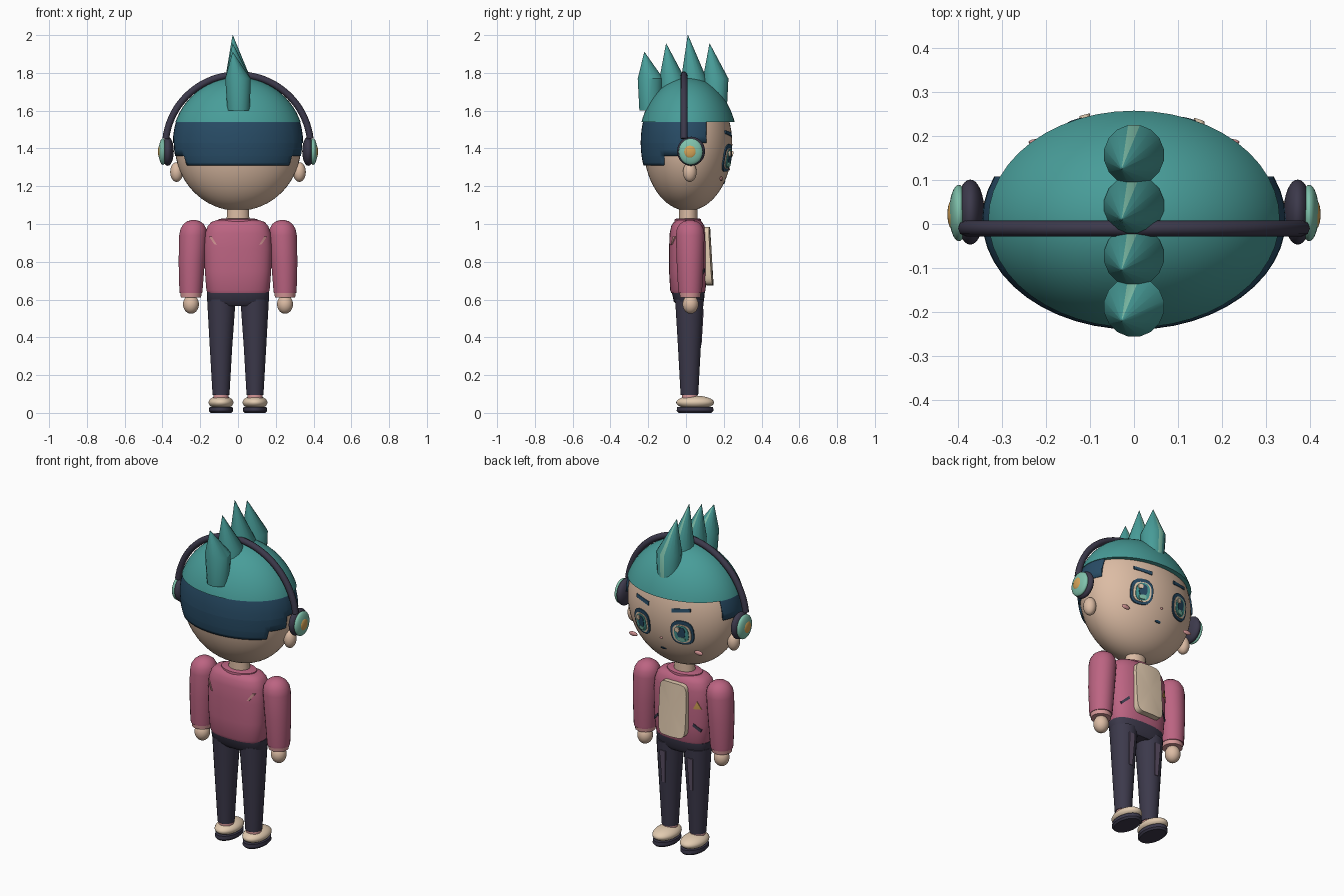
import bpy, bmesh, math
from mathutils import Vector

if "Cube" in bpy.data.objects:
    bpy.data.objects.remove(bpy.data.objects["Cube"])


def material(name, rgb):
    col = [((c / 255 + 0.055) / 1.055) ** 2.4 for c in rgb] + [1]
    m = bpy.data.materials.new(name)
    m.use_nodes = True
    m.diffuse_color = col
    m.node_tree.nodes["Principled BSDF"].inputs["Base Color"].default_value = col
    return m


TEAL = material("teal", (72, 157, 153))
NAVY = material("navy", (40, 76, 102))
SKIN = material("skin", (220, 188, 164))
ROSE = material("rose", (188, 100, 130))
CHARCOAL = material("charcoal", (60, 57, 75))
CREAM = material("cream", (226, 203, 176))
BLUSH = material("blush", (215, 152, 152))
MINT = material("mint", (128, 194, 172))
GOLD = material("gold", (214, 164, 88))
MAUVE = material("mauve", (92, 80, 102))


def finish(name, bm, *mats, angle=40):
    bmesh.ops.recalc_face_normals(bm, faces=bm.faces)
    mesh = bpy.data.meshes.new(name)
    bm.to_mesh(mesh)
    bm.free()
    ob = bpy.data.objects.new(name, mesh)
    bpy.context.collection.objects.link(ob)
    for m in mats:
        mesh.materials.append(m)
    bpy.ops.object.select_all(action="DESELECT")
    ob.select_set(True)
    bpy.context.view_layer.objects.active = ob
    bpy.ops.object.shade_smooth_by_angle(angle=math.radians(angle))
    return ob


def ellipsoid_bm(c, r, u=32, v=20):
    bm = bmesh.new()
    bmesh.ops.create_uvsphere(bm, u_segments=u, v_segments=v, radius=1)
    for p in bm.verts:
        p.co = Vector([c[i] + p.co[i] * r[i] for i in range(3)])
    return bm


def ellipsoid(name, mat, c, r, u=32, v=20):
    return finish(name, ellipsoid_bm(c, r, u, v), mat)


def cut(bm, axis, at):
    """Split the mesh along a plane square to an axis."""
    no = [0, 0, 0]
    no[axis] = 1
    bmesh.ops.bisect_plane(bm, geom=bm.verts[:] + bm.edges[:] + bm.faces[:],
                           plane_co=Vector(no) * at, plane_no=no)


def keep(bm, rule):
    bad = [f for f in bm.faces if not rule(f.calc_center_median())]
    bmesh.ops.delete(bm, geom=bad, context="FACES")


def loft(name, mats, rings, sides=24, power=2.0, accent=None, angle=40):
    """Stack of oval rings (z, rx, ry, cx, cy), capped at both ends."""
    bm = bmesh.new()
    rows = []
    for z, rx, ry, cx, cy in rings:
        row = []
        for j in range(sides):
            a = (j + 0.5) * math.tau / sides
            c, s = math.cos(a), math.sin(a)
            row.append(bm.verts.new((cx + rx * math.copysign(abs(c) ** (2 / power), c),
                                     cy + ry * math.copysign(abs(s) ** (2 / power), s), z)))
        rows.append(row)
    for a, b in zip(rows, rows[1:]):
        for j in range(sides):
            k = (j + 1) % sides
            f = bm.faces.new((a[j], a[k], b[k], b[j]))
            f.material_index = int(j == accent)
    bm.faces.new(rows[0])
    bm.faces.new(rows[-1])
    return finish(name, bm, *mats, angle=angle)


def plate(name, mat, pts, surf, out=0.004, depth=0.008, way=1):
    """Thin plate with an (x, z) outline laid on the surface y = surf(x, z)."""
    bm = bmesh.new()
    mid = (sum(p[0] for p in pts) / len(pts), sum(p[1] for p in pts) / len(pts))
    layers = []
    for off in (out, out - depth):
        layers.append([bm.verts.new((x, surf(x, z) + way * off, z)) for x, z in pts + [mid]])
    f, b = layers
    n = len(pts)
    for j in range(n):
        k = (j + 1) % n
        bm.faces.new((f[j], f[k], f[n]))
        bm.faces.new((b[j], b[k], b[n]))
        bm.faces.new((f[j], f[k], b[k], b[j]))
    return finish(name, bm, mat, angle=30)


def oval(x, z, rx, rz, n=24, power=2.0):
    out = []
    for j in range(n):
        c, s = math.cos(j * math.tau / n), math.sin(j * math.tau / n)
        out.append((x + rx * math.copysign(abs(c) ** (2 / power), c),
                    z + rz * math.copysign(abs(s) ** (2 / power), s)))
    return out


# Surfaces that plates are laid on
def face_y(x, z):
    return 0.01 + 0.235 * math.sqrt(max(0, 1 - (x / 0.335) ** 2 - ((z - 1.42) / 0.35) ** 2))


def chest(x, z):
    return 0.1 * max(0, 1 - (abs(x) / 0.178) ** 2.6) ** (1 / 2.6)


# Head, cap and back hair
ellipsoid("head", SKIN, (0, 0.01, 1.42), (0.335, 0.235, 0.35), 48, 32)
bm = ellipsoid_bm((0, 0.011, 1.42), (0.352, 0.262, 0.357), 48, 32)
cut(bm, 2, 1.54)
keep(bm, lambda c: c.z > 1.54)
bmesh.ops.holes_fill(bm, edges=[e for e in bm.edges if e.is_boundary], sides=0)
finish("hair_cap", bm, TEAL)

bm = ellipsoid_bm((0, 0.01, 1.43), (0.345, 0.25, 0.36), 48, 32)
for axis, at in ((2, 1.55), (2, 1.43), (2, 1.36), (2, 1.31), (1, 0.108), (1, -0.03), (1, -0.12)):
    cut(bm, axis, at)
keep(bm, lambda c: 1.31 < c.z < 1.55 and
     c.y < (0.108 if c.z > 1.43 else -0.03 if c.z > 1.36 else -0.12))
hair = finish("back_hair", bm, NAVY)
hair.modifiers.new("thickness", "SOLIDIFY").thickness = 0.02

# Row of hair spikes, each with a pale flat strip
for i, top in enumerate((1.91, 1.955, 2.0, 1.955)):
    y = -0.188 + 0.115 * i
    loft("hair_spike_%d" % (i + 1), (TEAL, MINT),
         [(1.6, 0.06, 0.06, 0.003, y), (1.77, 0.069, 0.069, 0, y),
          (top, 0.001, 0.001, -0.028, y - 0.032)], sides=16, accent=3, angle=35)

# Headphone band
curve = bpy.data.curves.new("headphone_band", "CURVE")
curve.dimensions = "3D"
curve.bevel_depth = 0.018
curve.bevel_resolution = 2
curve.use_fill_caps = True
spline = curve.splines.new("POLY")
spline.points.add(40)
for i, p in enumerate(spline.points):
    a = math.radians(7 + 166 * i / 40)
    p.co = (0.385 * math.cos(a), -0.01, 1.405 + 0.385 * math.sin(a), 1)
curve.materials.append(CHARCOAL)
bpy.context.collection.objects.link(bpy.data.objects.new("headphone_band", curve))

# Neck, jacket body and hips
loft("neck", (SKIN,), [(0.98, 0.062, 0.05, 0, 0.012), (1.1, 0.058, 0.048, 0, 0.012)])
loft("collar", (ROSE,), [(0.99, 0.11, 0.075, 0, 0.01), (1.025, 0.105, 0.07, 0, 0.01),
                         (1.03, 0.08, 0.06, 0, 0.01)])
loft("jacket", (ROSE,), [(z, rx, ry, 0, 0.01) for z, rx, ry in (
    (0.635, 0.16, 0.088), (0.65, 0.168, 0.094), (0.75, 0.176, 0.1), (0.87, 0.18, 0.1),
    (0.95, 0.174, 0.097), (0.99, 0.16, 0.088), (1.01, 0.142, 0.075), (1.02, 0.115, 0.06))],
    sides=36, power=2.6)
loft("hips", (CHARCOAL,), [(0.565, 0.14, 0.06, 0, 0.018), (0.59, 0.163, 0.08, 0, 0.015),
                           (0.64, 0.166, 0.088, 0, 0.012)], sides=32, power=2.5)

# Shirt panel and chest badge
shirt = plate("shirt_panel", CREAM, oval(0, 0.83, 0.088, 0.155, 28, 6),
              lambda x, z: 0.137 - 0.06 * (z - 0.83) - 1.2 * x * x, 0, 0.035)
plate("chest_badge", GOLD, [(-0.155, 0.85), (-0.115, 0.85), (-0.135, 0.895)],
      lambda x, z: 0.01 + chest(x, z))

# Mouth and nose
plate("mouth", NAVY, oval(0.005, 1.218, 0.018, 0.006, 12), face_y)
ellipsoid("nose", BLUSH, (0, face_y(0, 1.29), 1.29), (0.008, 0.006, 0.006), 12, 8)

for s, side in ((1, "left"), (-1, "right")):
    # Ears and ear cups
    ellipsoid(side + "_ear", SKIN, (s * 0.325, 0.02, 1.275), (0.034, 0.036, 0.052))
    ellipsoid(side + "_ear_cushion", CHARCOAL, (s * 0.372, 0.027, 1.385), (0.032, 0.074, 0.077))
    ellipsoid(side + "_ear_cup", MINT, (s * 0.398, 0.025, 1.383), (0.022, 0.064, 0.07))
    ellipsoid(side + "_ear_cup_button", GOLD, (s * 0.412, 0.022, 1.383), (0.012, 0.034, 0.036))

    # Eyes, brows and cheeks
    ex, ez = s * 0.13, 1.35
    for i, (part, mat, dx, dz, rx, rz) in enumerate((
            ("eye_outline", NAVY, 0, 0, 0.062, 0.073),
            ("eye_white", CREAM, 0, -0.004, 0.05, 0.056),
            ("iris", TEAL, 0, -0.004, 0.038, 0.05),
            ("pupil", NAVY, 0, 0.004, 0.022, 0.032),
            ("iris_glow", MINT, 0, -0.036, 0.02, 0.012),
            ("eye_glint", CREAM, 0.018, 0.022, 0.012, 0.014))):
        plate(side + "_" + part, mat, oval(ex + dx, ez + dz, rx, rz, 24, 2.6),
              face_y, 0.006 + 0.0025 * i)
    plate(side + "_brow", NAVY, [(s * 0.075, 1.463), (s * 0.175, 1.478), (s * 0.175, 1.496),
                                 (s * 0.075, 1.485)], face_y, 0.006)
    ellipsoid(side + "_cheek", BLUSH, (s * 0.213, 0.186, 1.24), (0.027, 0.008, 0.013), 16, 10)

    # Arms
    loft(side + "_sleeve", (ROSE,), [(z, r, r * 1.03, s * x, 0.022) for z, r, x in (
        (0.635, 0.06, 0.249), (0.65, 0.062, 0.249), (0.8, 0.07, 0.245), (0.94, 0.074, 0.238),
        (0.975, 0.069, 0.236), (1.0, 0.054, 0.235), (1.015, 0.034, 0.235),
        (1.022, 0.008, 0.235))], angle=50)
    loft(side + "_cuff", (BLUSH,), [(0.612, 0.054, 0.054, s * 0.249, 0.022),
                                    (0.645, 0.058, 0.058, s * 0.249, 0.022)])
    ellipsoid(side + "_hand", SKIN, (s * 0.249, 0.024, 0.575), (0.042, 0.042, 0.05))

    # Jacket pockets at the front and slashes at the back
    plate(side + "_pocket", CHARCOAL, [(s * 0.112, 0.75), (s * 0.15, 0.715), (s * 0.155, 0.728),
                                       (s * 0.117, 0.765)], lambda x, z: 0.01 + chest(x, z))
    plate(side + "_back_slash", BLUSH, [(s * 0.112, 0.89), (s * 0.125, 0.892), (s * 0.155, 0.935),
                                        (s * 0.14, 0.935)],
          lambda x, z: 0.01 - chest(x, z), 0.005, way=-1)

    # Legs with a front stripe
    loft(side + "_leg", (CHARCOAL,), [(0.095, 0.045, 0.047, s * 0.09, 0.018),
                                      (0.35, 0.06, 0.061, s * 0.09, 0.018),
                                      (0.6, 0.076, 0.076, s * 0.088, 0.018)])
    plate(side + "_leg_stripe", MAUVE, [(s * 0.078, 0.36), (s * 0.1, 0.36), (s * 0.108, 0.55),
                                        (s * 0.07, 0.55)],
          lambda x, z: 0.079 + 0.06 * (z - 0.35), 0.003)

    # Feet
    loft(side + "_sock", (BLUSH,), [(0.05, 0.042, 0.042, s * 0.09, 0.02),
                                    (0.105, 0.04, 0.042, s * 0.09, 0.02)])
    ellipsoid(side + "_shoe", CREAM, (s * 0.09, 0.048, 0.055), (0.066, 0.1, 0.036))
    loft(side + "_sole", (CHARCOAL,), [(0, 0.055, 0.088, s * 0.09, 0.048),
                                       (0.01, 0.064, 0.098, s * 0.09, 0.048),
                                       (0.03, 0.062, 0.096, s * 0.09, 0.048)], sides=32)
